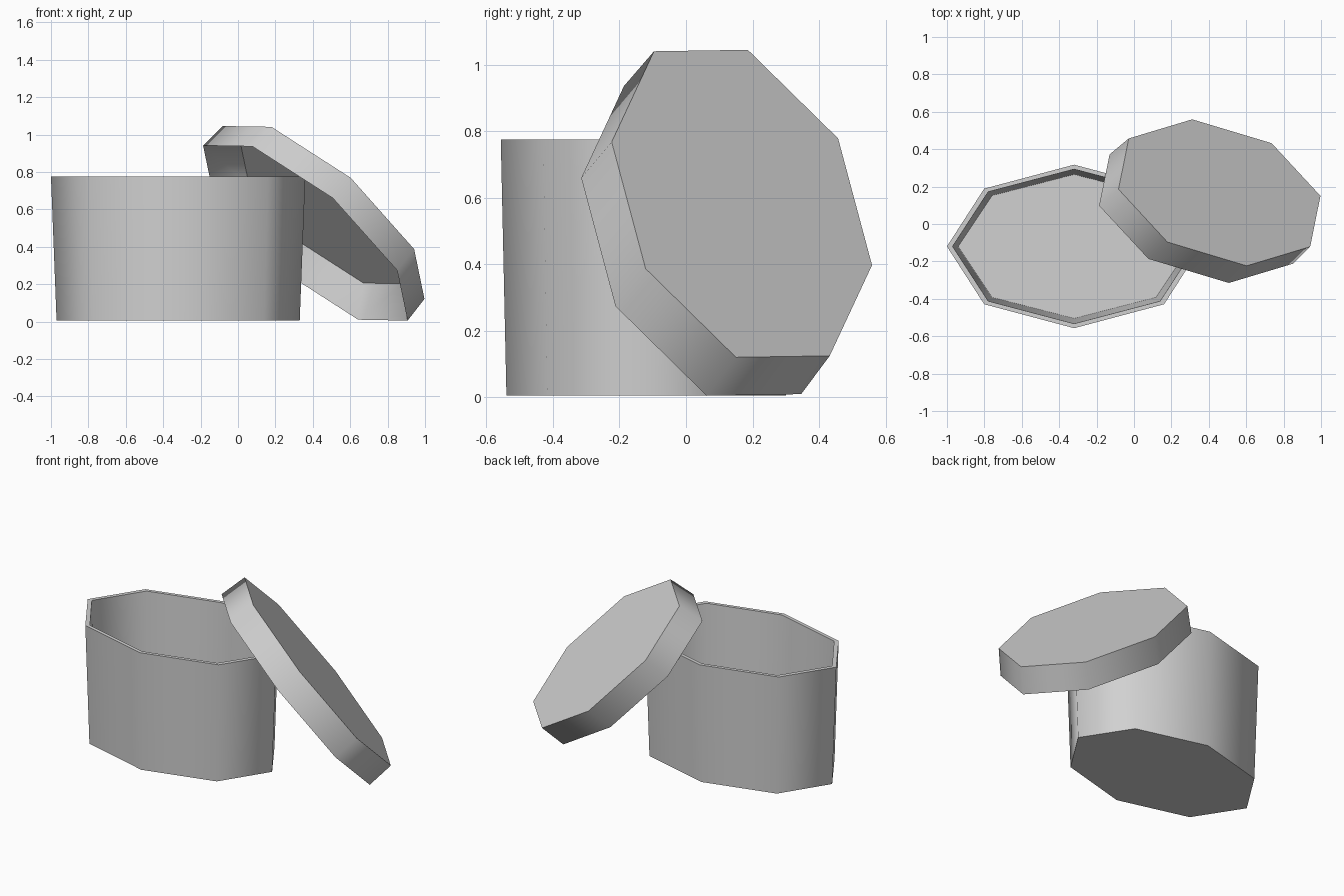
import bpy
import bmesh
from math import cos, sin, pi
from mathutils import Matrix, Vector

cube = bpy.data.objects.get("Cube")
if cube:
    bpy.data.objects.remove(cube, do_unlink=True)

GREY = (0.64, 0.64, 0.64, 1.0)
grey = bpy.data.materials.new("plain grey")
grey.use_nodes = True
grey.diffuse_color = GREY
grey.node_tree.nodes["Principled BSDF"].inputs["Base Color"].default_value = GREY

SIDES = 8


def oval_loft(name, rings, matrix):
    """Skin eight-sided oval rings (z, x radius, y radius), capped at both ends."""
    bm = bmesh.new()
    loops = []
    for z, rx, ry in rings:
        angles = [2 * pi * i / SIDES for i in range(SIDES)]
        loops.append([bm.verts.new((rx * cos(a), ry * sin(a), z)) for a in angles])
    for low, high in zip(loops, loops[1:]):
        for i in range(SIDES):
            j = (i + 1) % SIDES
            bm.faces.new((low[i], low[j], high[j], high[i])).smooth = True
    for loop in (loops[0], loops[-1]):
        bm.faces.new(loop)
    bmesh.ops.recalc_face_normals(bm, faces=bm.faces)
    # Crisp rims, soft walls
    for loop in loops:
        for i in range(SIDES):
            bm.edges.get((loop[i], loop[(i + 1) % SIDES])).smooth = False
    mesh = bpy.data.meshes.new(name)
    bm.to_mesh(mesh)
    bm.free()
    mesh.materials.append(grey)
    obj = bpy.data.objects.new(name, mesh)
    obj.matrix_world = matrix
    bpy.context.collection.objects.link(obj)
    return obj


# Open box: outer wall, rim, inner wall and floor
oval_loft("box", [(0.005, 0.65, 0.42), (0.775, 0.68, 0.437),
                  (0.775, 0.65, 0.413), (0.03, 0.62, 0.385)],
          Matrix.Translation((-0.32, -0.12, 0)))

# Lid leaning on the box: sloped hollow, thin rim, outer wall and top
long_axis = Vector((0.759, -0.025, -0.650)).normalized()
up_axis = Vector((0.567, 0.515, 0.642))
up_axis = (up_axis - long_axis * up_axis.dot(long_axis)).normalized()
tilt = Matrix((long_axis, up_axis.cross(long_axis), up_axis)).transposed().to_4x4()
oval_loft("lid", [(-0.017, 0.569, 0.365), (-0.171, 0.72, 0.461), (0, 0.711, 0.457)],
          Matrix.Translation((0.457, 0.168, 0.583)) @ tilt)
